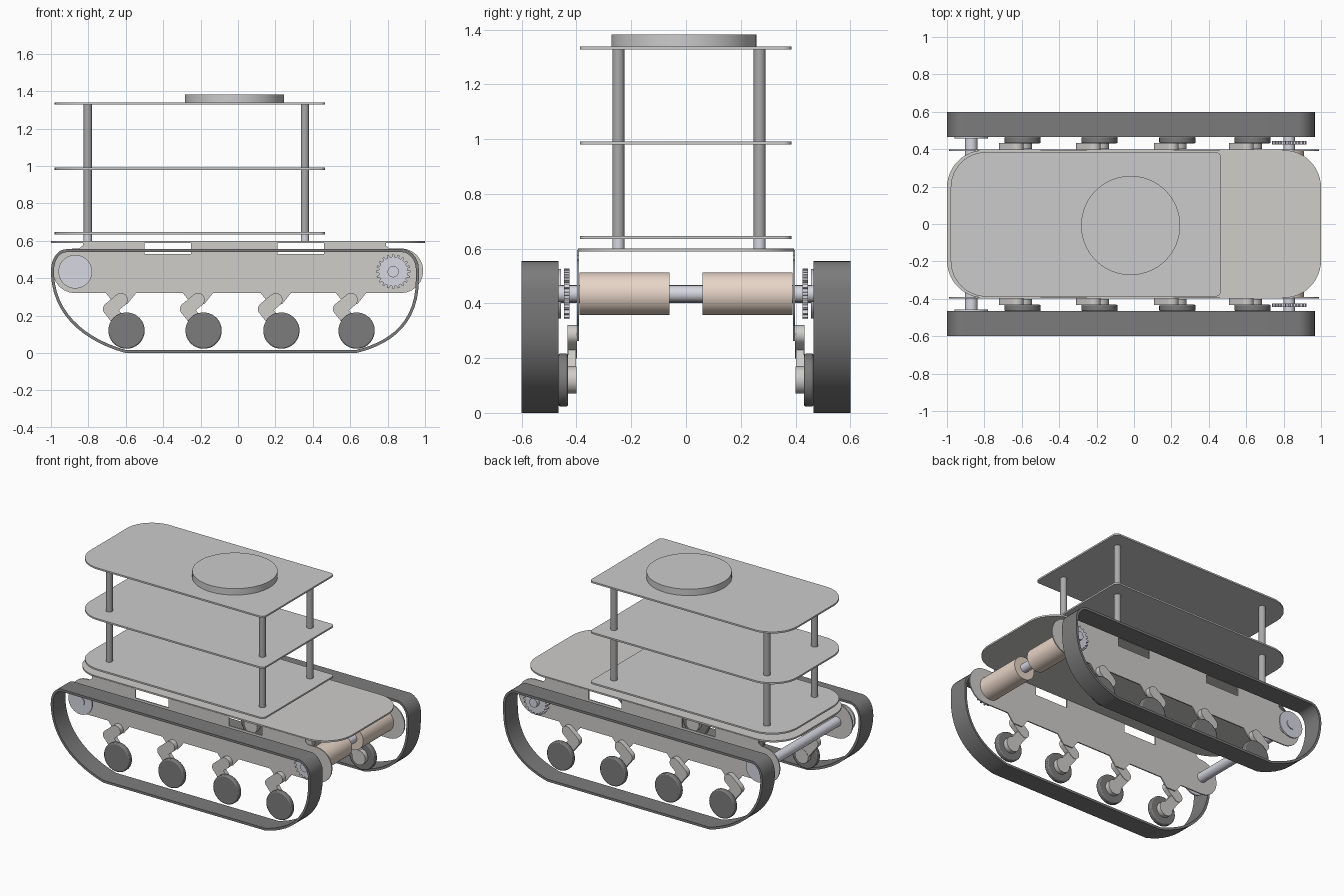
import bpy, bmesh
from math import sin, cos, pi, atan2, radians
from mathutils import Vector
from mathutils.geometry import interpolate_bezier

if "Cube" in bpy.data.objects:
    bpy.data.objects.remove(bpy.data.objects["Cube"])


def material(name, rgb):
    m = bpy.data.materials.new(name)
    m.diffuse_color = (*rgb, 1)
    m.use_nodes = True
    m.node_tree.nodes["Principled BSDF"].inputs["Base Color"].default_value = m.diffuse_color
    return m


PEACH = material("motor_peach", (0.80, 0.66, 0.57))
LILAC = material("axle_lilac", (0.68, 0.68, 0.76))
SHELL = material("shell_grey", (0.62, 0.61, 0.59))
RUBBER = material("rubber_dark", (0.20, 0.20, 0.20))
POST = material("post_grey", (0.40, 0.40, 0.40))


def finish(name, bm, mat=None):
    bmesh.ops.recalc_face_normals(bm, faces=bm.faces)
    me = bpy.data.meshes.new(name)
    bm.to_mesh(me)
    bm.free()
    me.shade_smooth()
    me.set_sharp_from_angle(angle=radians(30))
    ob = bpy.data.objects.new(name, me)
    bpy.context.collection.objects.link(ob)
    if mat:
        me.materials.append(mat)
    return ob


def prism(name, pts, axis, lo, hi, mat=None):
    """Extrude a 2D outline along y (outline in x,z) or z (outline in x,y)."""
    bm = bmesh.new()
    put = (lambda a, b, h: (a, h, b)) if axis == "y" else (lambda a, b, h: (a, b, h))
    rings = [[bm.verts.new(put(a, b, h)) for a, b in pts] for h in (lo, hi)]
    n = len(pts)
    for r in rings:
        bm.faces.new(r)
    for i in range(n):
        j = (i + 1) % n
        bm.faces.new((rings[0][i], rings[0][j], rings[1][j], rings[1][i]))
    return finish(name, bm, mat)


def arc(cx, cy, r, a0, a1, n=12):
    return [(cx + r * cos(radians(a0 + (a1 - a0) * i / n)),
             cy + r * sin(radians(a0 + (a1 - a0) * i / n))) for i in range(n + 1)]


def disc(cx, cy, r, n=48):
    return arc(cx, cy, r, 0, 360, n)[:-1]


def rounded_plate(x0, x1, y0, y1, r_back, r_front):
    """Rectangle with separate corner radii at the -x and +x ends."""
    return (arc(x1 - r_front, y1 - r_front, r_front, 90, 0)
            + arc(x1 - r_front, y0 + r_front, r_front, 0, -90)
            + arc(x0 + r_back, y0 + r_back, r_back, 270, 180)
            + arc(x0 + r_back, y1 - r_back, r_back, 180, 90))


def capsule(p, q, r):
    a = math_deg = atan2(q[1] - p[1], q[0] - p[0]) * 180 / pi
    return arc(*q, r, a - 90, a + 90) + arc(*p, r, a + 90, a + 270)


def bez(a, b, c, d, n=14):
    v = interpolate_bezier(*[Vector((*p, 0)) for p in (a, b, c, d)], n)
    return [(p.x, p.y) for p in v]


def belt(name, pts, t, y0, y1):
    """Closed band: outer loop plus a loop offset inwards by t."""
    n = len(pts)
    inner = []
    for i in range(n):
        d = (Vector(pts[(i + 1) % n]) - Vector(pts[i - 1])).normalized()
        inner.append((pts[i][0] - d.y * t, pts[i][1] + d.x * t))
    bm = bmesh.new()
    rings = [[bm.verts.new((a, y, b)) for a, b in loop]
             for loop, y in ((pts, y0), (pts, y1), (inner, y1), (inner, y0))]
    for k in range(4):
        r, s = rings[k], rings[(k + 1) % 4]
        for i in range(n):
            j = (i + 1) % n
            bm.faces.new((r[i], r[j], s[j], s[i]))
    return finish(name, bm, RUBBER)


WHEELS = (-0.596, -0.184, 0.232, 0.634)
DRIVE_X, IDLER_X, AXLE_Z = 0.83, -0.87, 0.435

# Top deck
prism("deck", rounded_plate(-1, 1, -0.395, 0.395, 0.2, 0.2), "z", 0.589, 0.6, SHELL)

# Side plate outline: round ends, arm lugs below, two slots above
side = arc(-0.87, 0.44, 0.12, 90, 270)
for wx in WHEELS:
    px = wx - 0.03
    side += [(px - 0.08, 0.32), (px - 0.035, 0.263), (px + 0.035, 0.263), (px + 0.08, 0.32)]
side += arc(0.87, 0.44, 0.12, -90, 90)
side += [(0.81, 0.56), (0.79, 0.575), (0.79, 0.595), (0.46, 0.595), (0.46, 0.53), (0.21, 0.53), (0.21, 0.595),
         (-0.25, 0.595), (-0.25, 0.53), (-0.5, 0.53), (-0.5, 0.595), (-0.83, 0.595), (-0.83, 0.575), (-0.85, 0.56)]

# Track outline, counter-clockwise from the bottom left
track = (bez((0.63, 0), (0.80, 0.04), (0.97, 0.14), (0.967, 0.40))
         + bez((0.967, 0.45), (0.967, 0.51), (0.92, 0.555), (0.88, 0.555), 8)
         + bez((-0.92, 0.555), (-0.96, 0.555), (-1.0, 0.51), (-1.0, 0.44), 8)
         + bez((-1.0, 0.42), (-0.99, 0.2), (-0.82, 0.06), (-0.60, 0)))

# Sprocket outline with square teeth
TEETH = 20
gear = []
for i in range(TEETH):
    for f, r in ((-0.28, 0.078), (-0.18, 0.092), (0.18, 0.092), (0.28, 0.078)):
        a = 2 * pi * (i + f) / TEETH
        gear.append((DRIVE_X + r * cos(a), AXLE_Z + r * sin(a)))

# Everything that repeats on both sides
for s, tag in ((-1, "front"), (1, "back")):
    def yprism(name, pts, y0, y1, mat=None):
        return prism(f"{tag}_{name}", pts, "y", s * y0, s * y1, mat)

    belt(f"{tag}_track", track, 0.016, s * 0.465, s * 0.6)
    yprism("side_plate", side, 0.390, 0.398, SHELL)
    yprism("motor", disc(DRIVE_X, AXLE_Z, 0.078), 0.06, 0.389, PEACH)
    yprism("sprocket", gear, 0.425, 0.445, LILAC)
    yprism("idler_disc", disc(IDLER_X, AXLE_Z, 0.09), 0.456, 0.466, LILAC)
    for i, wx in enumerate(WHEELS):
        pivot, elbow, hub = (wx - 0.03, 0.285), (wx - 0.09, 0.235), (wx, 0.12)
        yprism(f"arm_upper_{i}", capsule(pivot, elbow, 0.036), 0.398, 0.432, SHELL)
        yprism(f"arm_lower_{i}", capsule(elbow, hub, 0.035), 0.401, 0.431, SHELL)
        yprism(f"arm_hub_{i}", disc(*hub, 0.05, 32), 0.400, 0.434, SHELL)
        w = yprism(f"road_wheel_{i}", disc(*hub, 0.097), 0.431, 0.466, RUBBER)
        b = w.modifiers.new("rim", "BEVEL")
        b.width, b.segments, b.limit_method = 0.007, 2, "ANGLE"

# Axles across the body
prism("drive_axle", disc(DRIVE_X, AXLE_Z, 0.03, 32), "y", -0.47, 0.47, LILAC)
prism("idler_axle", disc(IDLER_X, AXLE_Z, 0.033, 32), "y", -0.472, 0.472, LILAC)

# Shelves, posts and the sensor puck on top
shelf = rounded_plate(-0.98, 0.465, -0.388, 0.385, 0.19, 0.03)
for i, z in enumerate((0.635, 0.98, 1.328)):
    prism(f"shelf_{i}", shelf, "z", z, z + 0.011)
for i, (x, y) in enumerate((x, y) for x in (-0.803, 0.358) for y in (-0.247, 0.269)):
    prism(f"post_foot_{i}", disc(x, y, 0.022, 24), "z", 0.6, 0.636, LILAC)
    prism(f"post_{i}", disc(x, y, 0.022, 24), "z", 0.636, 1.33, POST)
prism("sensor_puck", disc(-0.018, -0.008, 0.265, 64), "z", 1.338, 1.383)
